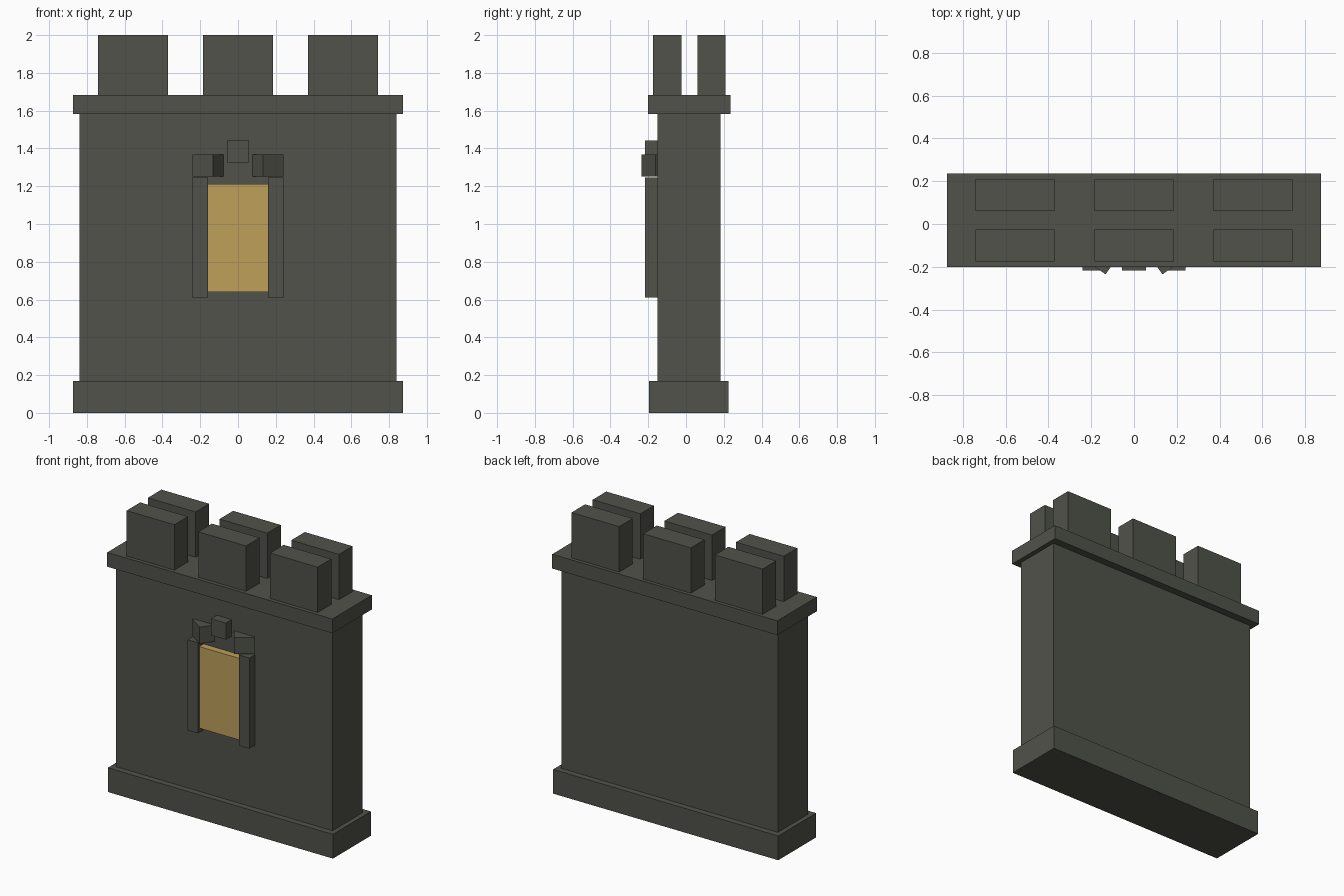
import bpy
from mathutils import Matrix, Vector

if "Cube" in bpy.data.objects:
    bpy.data.objects.remove(bpy.data.objects["Cube"])


def material(name, rgb):
    m = bpy.data.materials.new(name)
    m.diffuse_color = (*rgb, 1)
    m.use_nodes = True
    m.node_tree.nodes["Principled BSDF"].inputs["Base Color"].default_value = m.diffuse_color
    return m


stone = material("dark_stone", (0.08, 0.084, 0.067))
glow = material("warm_window", (0.51, 0.35, 0.10))


def box(name, x, y, z, mat=stone, turn=0.0):
    """Box from (min, max) ranges, optionally turned about its own upright axis."""
    bpy.ops.mesh.primitive_cube_add(size=1)
    ob = bpy.context.object
    ob.name = ob.data.name = name
    centre = Vector([(a + b) / 2 for a, b in (x, y, z)])
    size = [b - a for a, b in (x, y, z)]
    ob.data.transform(Matrix.Diagonal((*size, 1)))
    ob.location = centre
    ob.rotation_euler.z = turn
    ob.data.materials.append(mat)
    return ob


# Wall body with plinth and top ledge
box("plinth", (-0.873, 0.873), (-0.195, 0.225), (0, 0.17))
box("wall", (-0.84, 0.84), (-0.152, 0.182), (0.17, 1.582))
box("ledge", (-0.873, 0.873), (-0.202, 0.235), (1.582, 1.682))

# Two rows of battlements
for row, y in (("front", (-0.175, -0.025)), ("back", (0.06, 0.21))):
    for i in (-1, 0, 1):
        cx = 0.556 * i
        box(f"battlement_{row}_{i + 2}", (cx - 0.185, cx + 0.185), y, (1.682, 2.0))

# Window pane
box("window", (-0.163, 0.163), (-0.2, -0.14), (0.64, 1.212), glow)

# Window jambs and turned arch stones, mirrored left and right
for side, s in (("left", -1), ("right", 1)):
    cx = 0.2 * s
    box(f"jamb_{side}", (cx - 0.04, cx + 0.04), (-0.217, -0.145), (0.61, 1.245))
    cx = 0.155 * s
    box(f"arch_stone_{side}", (cx - 0.066, cx + 0.066), (-0.208, -0.094),
        (1.252, 1.368), turn=0.6 * s)

# Keystone
box("keystone", (-0.057, 0.057), (-0.217, -0.1), (1.325, 1.441))
